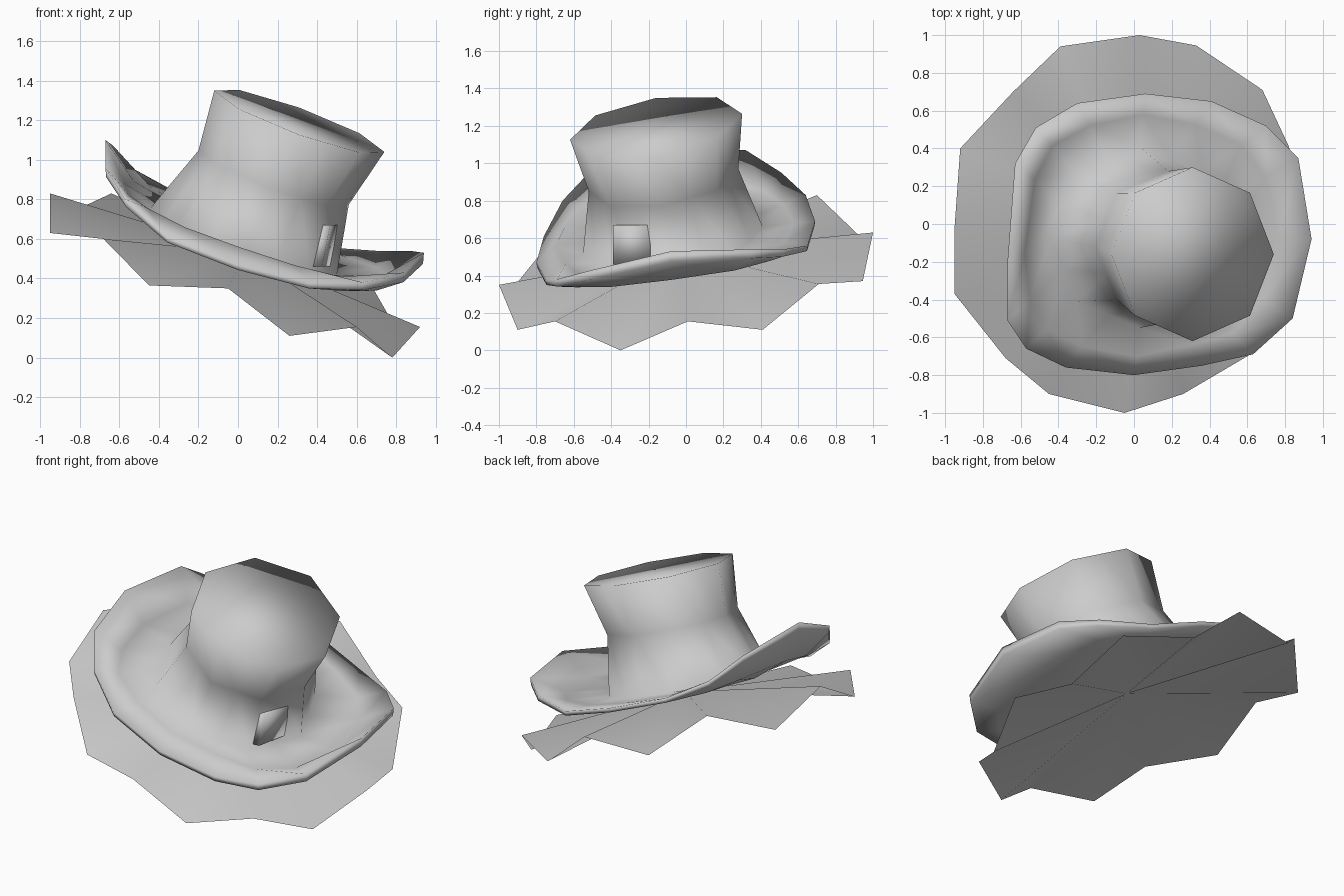
import bpy, bmesh, math
from mathutils import Vector

if "Cube" in bpy.data.objects:
    bpy.data.objects.remove(bpy.data.objects["Cube"])


def make_object(name, bm):
    bmesh.ops.recalc_face_normals(bm, faces=bm.faces[:])
    me = bpy.data.meshes.new(name)
    bm.to_mesh(me)
    bm.free()
    for p in me.polygons:
        p.use_smooth = True
    ob = bpy.data.objects.new(name, me)
    bpy.context.collection.objects.link(ob)
    return ob


def tilted_ring(c, rx, ry):
    """Octagon (with edge midpoints) lying in the hat's tilted plane."""
    pts = []
    for k in range(16):
        a = k * math.pi / 8
        f = math.cos(math.pi / 8) if k % 2 else 1
        dx, dy = rx * f * math.cos(a), ry * f * math.sin(a)
        pts.append(Vector((c[0] + dx, c[1] + dy, c[2] - .36 * dx + .15 * dy)))
    return pts


def plane_z(p):
    return .57 - .36 * p.x + .15 * p.y


# Wavy cloth disc: a shallow fan around one raised centre point
edge = [(-.05, -1, .35), (.26, -.9, .11), (.6, -.7, .155), (.78, -.35, 0),
        (.92, .01, .155), (.82, .41, .11), (.68, .71, .355), (.33, .945, .37),
        (.03, 1, .63), (-.39, .94, .6), (-.64, .7, .83), (-.92, .4, .7),
        (-.95, -.02, .83), (-.95, -.37, .63), (-.68, -.71, .6), (-.45, -.9, .365)]
bm = bmesh.new()
mid = bm.verts.new((.03, -.03, .53))
vs = [bm.verts.new(p) for p in edge]
for i in range(16):
    bm.faces.new((mid, vs[i], vs[(i + 1) % 16]))
make_object("wavy_cloth", bm)

# Hat: crown rings, curled brim, underside
rim = [Vector(p) for p in (
    (.94, -.08, .53), (.87, .35, .54), (.70, .52, .54), (.41, .65, .56),
    (.06, .69, .69), (-.30, .64, .83), (-.52, .51, .95), (-.63, .32, 1.07),
    (-.67, -.2, 1.10), (-.67, -.51, .96), (-.57, -.66, .80), (-.36, -.76, .61),
    (0, -.80, .47), (.36, -.75, .38), (.63, -.69, .38), (.84, -.5, .43))]
top = tilted_ring((.31, -.16, 1.195), .43, .46)
waist = tilted_ring((.18, -.12, .91), .38, .40)
base = tilted_ring((.03, -.07, .59), .47, .48)
brim, under_brim, under_rim = [], [], []
for b, r in zip(base, rim):
    p = b.lerp(r, .6)
    curl = max(r.z - plane_z(r), 0)
    front = max(-p.y - .3, 0)
    p.z = plane_z(p) + .3 * curl + .03 + .15 * front
    brim.append(p)
    # underside sits below and outside the upper surface
    out = Vector((p.x, p.y, 0)).normalized()
    under_brim.append(p + out * (.01 + .06 * curl) - Vector((0, 0, .03 + .15 * front)))
    under_rim.append(Vector((r.x * .995, r.y * .995, r.z - .025 - .1 * curl)))
under_base = [p - Vector((0, 0, .035)) for p in base]

bm = bmesh.new()
rings = [[bm.verts.new(p) for p in ring] for ring in
         (top, waist, base, brim, rim, under_rim, under_brim, under_base)]
for a, b in zip(rings, rings[1:]):
    for i in range(16):
        j = (i + 1) % 16
        bm.faces.new((a[i], a[j], b[j], b[i]))
bm.faces.new(rings[0])
bm.faces.new(rings[-1])
make_object("hat", bm)

# Buckle: small sheared plate on the crown
bm = bmesh.new()
bmesh.ops.create_cube(bm, size=1)
for v in bm.verts:
    x, y, z = v.co.x * .06, v.co.y * .2, v.co.z * .21
    v.co = (.435 + x + .2 * y + .2 * z, -.29 + y, .565 + z)
make_object("buckle", bm)
